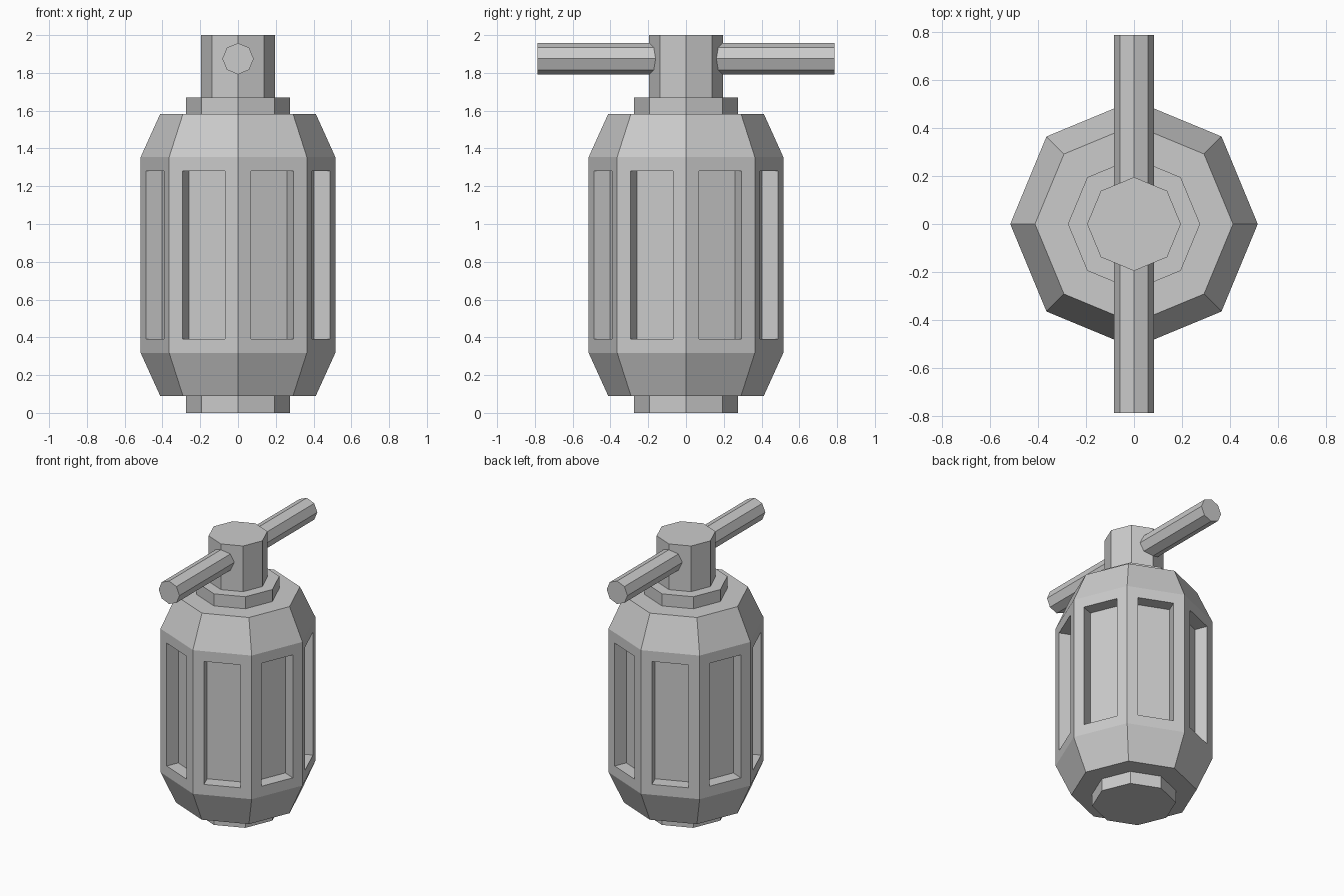
import bpy, bmesh, math
from mathutils import Matrix

if "Cube" in bpy.data.objects:
    bpy.data.objects.remove(bpy.data.objects["Cube"])

SIDES = 8


def lathe(bm, profile):
    """Stack octagonal rings (radius, z) with corners on the axes; cap both ends."""
    rings = []
    for r, z in profile:
        rings.append([bm.verts.new((r * math.cos(math.tau * i / SIDES),
                                    r * math.sin(math.tau * i / SIDES), z))
                      for i in range(SIDES)])
    bands = []
    for a, b in zip(rings, rings[1:]):
        bands.append([bm.faces.new((a[i], a[(i + 1) % SIDES], b[(i + 1) % SIDES], b[i]))
                      for i in range(SIDES)])
    bm.faces.new(rings[0][::-1])
    bm.faces.new(rings[-1])
    bm.normal_update()
    return bands


def finish(bm, name):
    mesh = bpy.data.meshes.new(name)
    bm.to_mesh(mesh)
    bm.free()
    obj = bpy.data.objects.new(name, mesh)
    bpy.context.collection.objects.link(obj)
    return obj


# Canister: foot, tapered drum, collar and neck in one stepped profile
bm = bmesh.new()
bands = lathe(bm, [(0.275, 0.0), (0.275, 0.09), (0.412, 0.09), (0.515, 0.317),
                   (0.515, 1.355), (0.412, 1.583), (0.275, 1.583), (0.275, 1.67),
                   (0.195, 1.67), (0.195, 2.0)])

# Recessed window in each drum wall
walls = bands[3]
bmesh.ops.inset_individual(bm, faces=walls, thickness=0.075, use_even_offset=True)
floors = bmesh.ops.extrude_discrete_faces(bm, faces=walls)["faces"]
bm.normal_update()
for f in floors:
    bmesh.ops.translate(bm, verts=f.verts[:], vec=f.normal * -0.09)
bmesh.ops.recalc_face_normals(bm, faces=bm.faces[:])
finish(bm, "canister_body")

# Crossbar through the neck, running front to back
bm = bmesh.new()
lathe(bm, [(0.083, -0.787), (0.083, 0.787)])
bmesh.ops.transform(bm, verts=bm.verts[:],
                    matrix=Matrix.Translation((0, 0, 1.875)) @ Matrix.Rotation(math.pi / 2, 4, 'X'))
finish(bm, "crossbar_handle")
